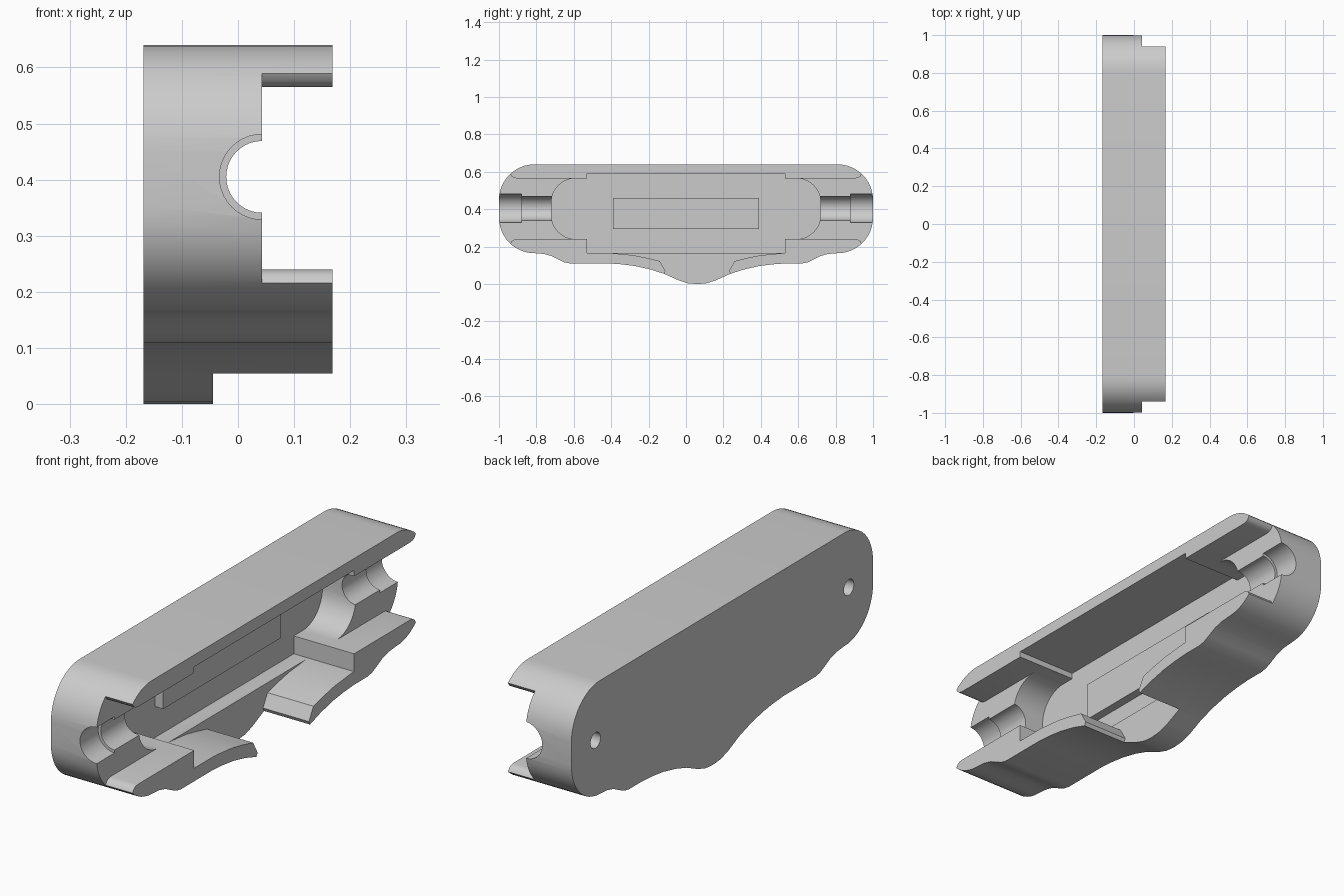
import bpy, bmesh, math

cube = bpy.data.objects.get("Cube")
if cube:
    bpy.data.objects.remove(cube, do_unlink=True)

grey = bpy.data.materials.new("plain grey")
grey.use_nodes = True
grey.diffuse_color = (0.6, 0.6, 0.6, 1)
grey.node_tree.nodes["Principled BSDF"].inputs["Base Color"].default_value = (0.6, 0.6, 0.6, 1)

BACK, FRONT, MID_Z = -0.168, 0.168, 0.4025
BUMP_Y = 0.06


def prism(name, profile, lo, hi, axis="x"):
    """Extrude a closed outline: (y, z) along x, or (x, z) along y."""
    place = (lambda p, t: (t, p[0], p[1])) if axis == "x" else (lambda p, t: (p[0], t, p[1]))
    bm = bmesh.new()
    base = bm.faces.new([bm.verts.new(place(p, lo)) for p in profile])
    out = bmesh.ops.extrude_face_region(bm, geom=[base])
    step = (hi - lo, 0, 0) if axis == "x" else (0, hi - lo, 0)
    bmesh.ops.translate(bm, vec=step, verts=[v for v in out["geom"] if isinstance(v, bmesh.types.BMVert)])
    bmesh.ops.recalc_face_normals(bm, faces=bm.faces)
    mesh = bpy.data.meshes.new(name)
    bm.to_mesh(mesh)
    bm.free()
    mesh.materials.append(grey)
    obj = bpy.data.objects.new(name, mesh)
    bpy.context.collection.objects.link(obj)
    return obj


def arc(cx, cz, r, a0, a1, n=12):
    angles = [math.radians(a0 + (a1 - a0) * i / n) for i in range(n + 1)]
    return [(cx + r * math.cos(a), cz + r * math.sin(a)) for a in angles]


def circle(cx, cz, r):
    return arc(cx, cz, r, 0, 360, 40)[:-1]


def box(y0, y1, z0, z1):
    return [(y0, z0), (y1, z0), (y1, z1), (y0, z1)]


def rounded(hy, z0, z1, r):
    y = hy - r
    return (arc(y, z1 - r, r, 90, 0) + arc(y, z0 + r, r, 0, -90)
            + arc(-y, z0 + r, r, -90, -180) + arc(-y, z1 - r, r, 180, 90))


def mirrored(half, centre=0):
    """Close an outline whose given half runs from the +y side to the centre."""
    return half + [(2 * centre - y, z) for y, z in reversed(half)]


# Outer outline: rounded ends, small shoulders and a central belly
r = 0.19
shoulder = [(0.76, 0.161), (0.72, 0.15), (0.68, 0.13), (0.65, 0.116), (0.62, 0.11)]
belly = [(0.47, 0.11), (0.4, 0.105), (0.33, 0.096), (0.25, 0.078), (0.175, 0.054),
         (0.1, 0.02), (0.05, 0.004)]
right = arc(1 - r, 0.64 - r, r, 90, 0) + arc(1 - r, 0.165 + r, r, 0, -90) + shoulder
outline = (right + [(BUMP_Y + d, z) for d, z in belly] + [(BUMP_Y, 0)]
           + [(BUMP_Y - d, z) for d, z in reversed(belly)]
           + [(-y, z) for y, z in reversed(right)])
shell = prism("half_shell", outline, BACK, FRONT)

# Open ends between the rounded upper and lower lips
lip = [(0.905, 0.565), (0.92, 0.568), (0.932, 0.576), (0.94, 0.59), (1.1, 0.6)]
quarter = lip + [(y, 2 * MID_Z - z) for y, z in reversed(lip)]
end_outline = quarter + [(-y, z) for y, z in reversed(quarter)]

# Belly opening leaving two thin curved flaps
flap = [(0.465, 0.25), (0.465, 0.166), (0.34, 0.154), (0.27, 0.14), (0.2, 0.123),
        (0.17, 0.07), (0.18, 0.05), (0.18, -0.1)]
opening = mirrored([(BUMP_Y + d, z) for d, z in flap], BUMP_Y)

cutters = [
    prism("cavity_cutter", rounded(0.72, 0.24, 0.565, 0.13), -0.112, 0.3),
    prism("bay_cutter", box(-0.53, 0.53, 0.165, 0.59), -0.112, 0.3),
    prism("end_cutter", end_outline, 0.043, 0.3),
    prism("belly_cutter", opening, -0.045, 0.3),
]
for side in (-1, 1):
    # Stepped half-round channels and blind holes in the back
    cutters += [
        prism("channel_cutter", circle(0.043, 0.405, 0.064), side * 0.6, side * 0.9, "y"),
        prism("mouth_cutter", circle(0.043, 0.405, 0.076), side * 0.88, side * 1.1, "y"),
        prism("hole_cutter", circle(side * 0.84, 0.4, 0.033), -0.3, -0.07),
    ]

bpy.context.view_layer.objects.active = shell
for cutter in cutters:
    cutter.hide_render = True
    mod = shell.modifiers.new("cut", "BOOLEAN")
    mod.operation = "DIFFERENCE"
    mod.solver = "EXACT"
    mod.object = cutter
    bpy.ops.object.modifier_apply(modifier=mod.name)
    bpy.data.objects.remove(cutter, do_unlink=True)

# Raised pad on the cavity floor
prism("floor_pad", box(-0.39, 0.39, 0.295, 0.46), -0.13, -0.074)

bpy.ops.object.select_all(action="DESELECT")
shell.select_set(True)
bpy.ops.object.shade_smooth_by_angle(angle=math.radians(30))
